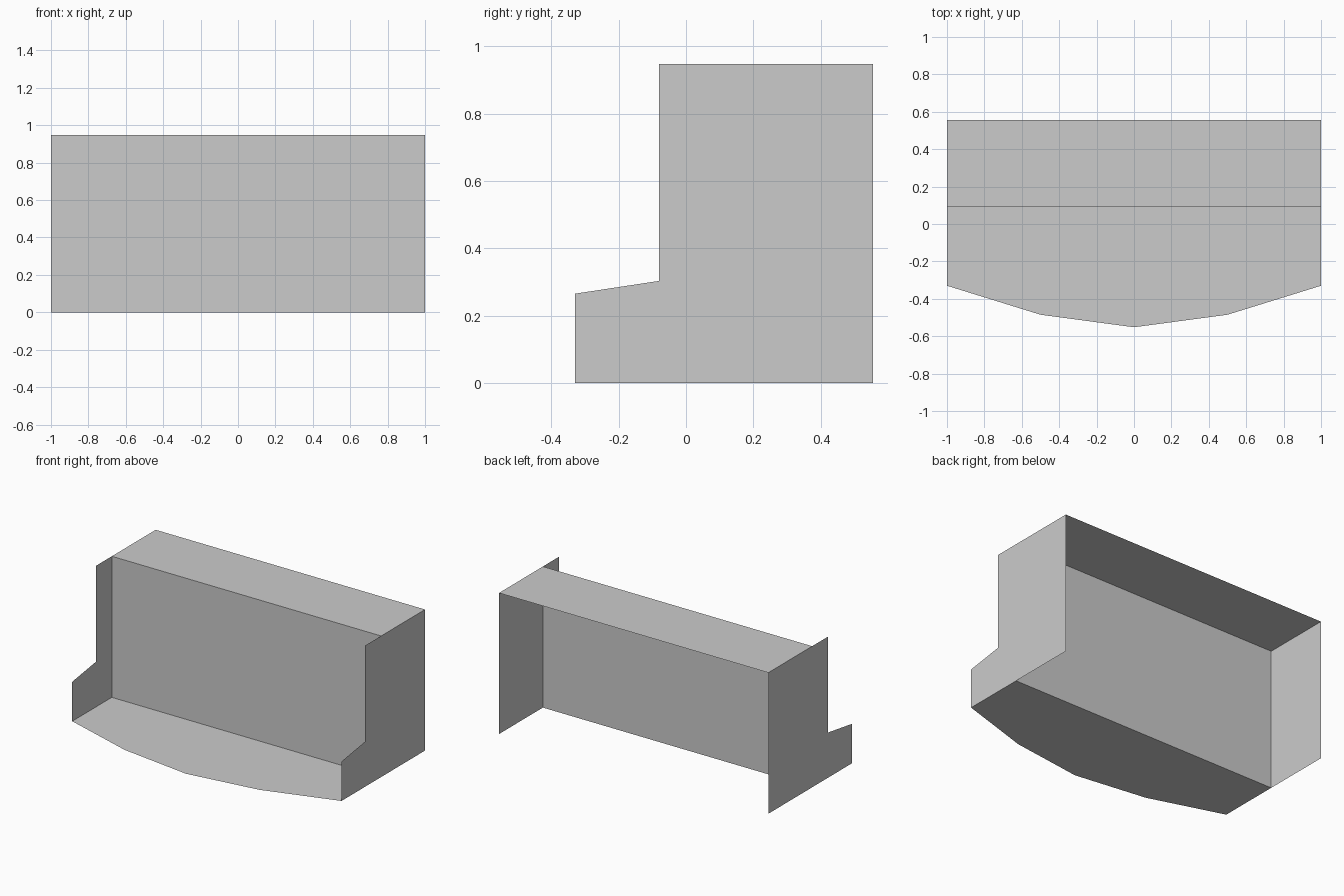
import bpy

if "Cube" in bpy.data.objects:
    bpy.data.objects.remove(bpy.data.objects["Cube"])

BACK, PANEL_Y, HEIGHT, HALF = 0.555, 0.09, 0.947, 1.0


def sheet(name, points):
    """One flat, thin panel from its outline."""
    mesh = bpy.data.meshes.new(name)
    mesh.from_pydata(points, [], [tuple(range(len(points)))])
    obj = bpy.data.objects.new(name, mesh)
    bpy.context.collection.objects.link(obj)
    return obj


# Stepped side panels
profile = [(-0.33, 0), (BACK, 0), (BACK, HEIGHT), (-0.08, HEIGHT),
           (-0.08, 0.303), (-0.33, 0.265)]
for name, side in (("right_side_panel", 1), ("left_side_panel", -1)):
    sheet(name, [(side * HALF, y, z) for y, z in profile[::side]])

# Upright inner panel facing the front
sheet("inner_panel", [(-HALF, PANEL_Y, 0), (HALF, PANEL_Y, 0),
                      (HALF, PANEL_Y, HEIGHT), (-HALF, PANEL_Y, HEIGHT)])

# Top panel behind the inner panel
sheet("top_panel", [(-HALF, PANEL_Y, HEIGHT), (HALF, PANEL_Y, HEIGHT),
                    (HALF, BACK, HEIGHT), (-HALF, BACK, HEIGHT)])

# Floor with a bowed front edge
bow = [(-HALF, -0.33), (-0.5, -0.485), (0, -0.552), (0.5, -0.485), (HALF, -0.33)]
sheet("floor_panel", [(x, y, 0) for x, y in bow]
      + [(HALF, PANEL_Y, 0), (-HALF, PANEL_Y, 0)])
